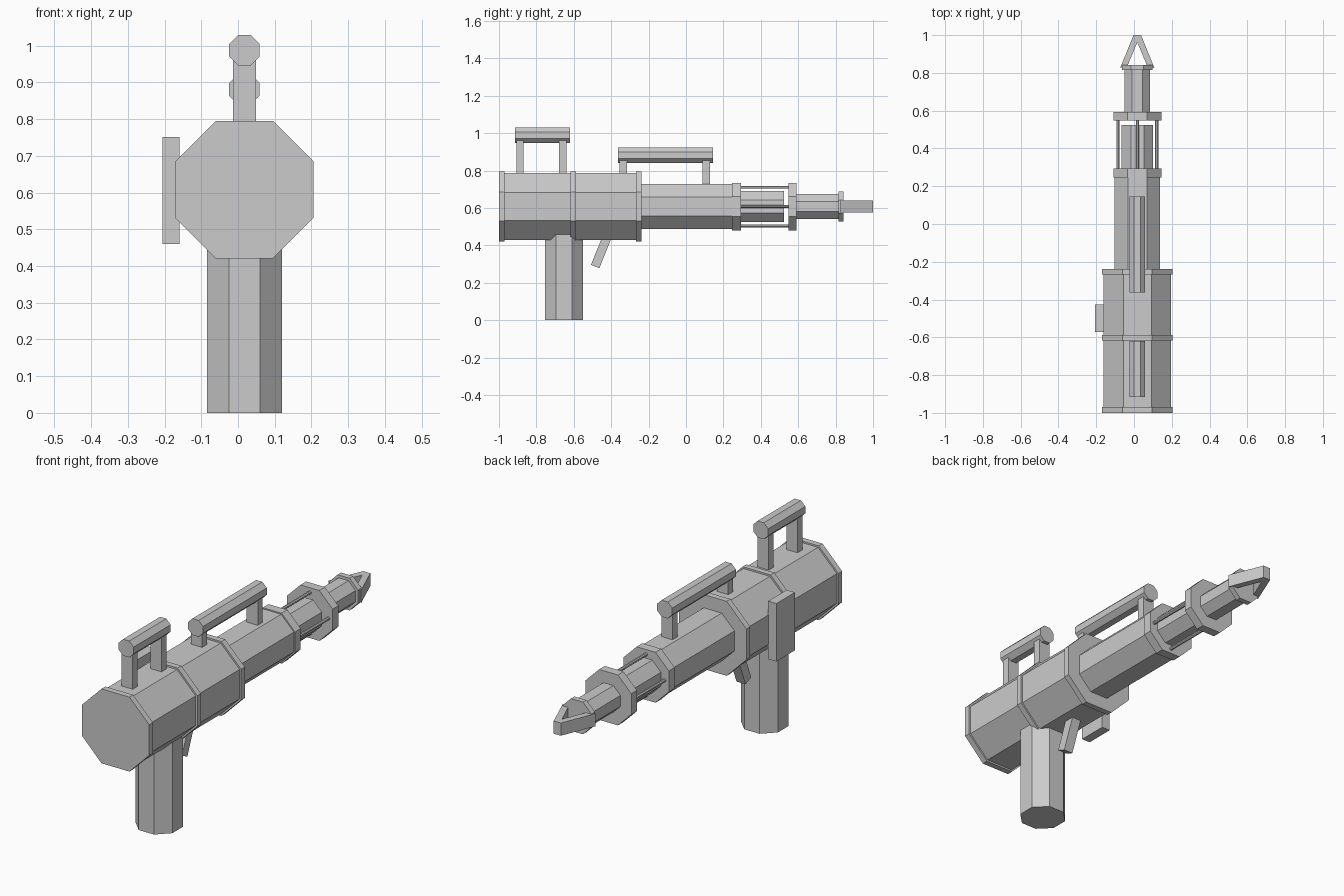
import bpy, bmesh, math
from mathutils import Matrix, Vector

if "Cube" in bpy.data.objects:
    bpy.data.objects.remove(bpy.data.objects["Cube"])

CX, CZ = 0.0175, 0.608  # barrel axis


def finish(name, bm):
    bmesh.ops.recalc_face_normals(bm, faces=bm.faces)
    me = bpy.data.meshes.new(name)
    bm.to_mesh(me)
    bm.free()
    ob = bpy.data.objects.new(name, me)
    bpy.context.collection.objects.link(ob)
    return ob


def octagon(name, apothem, start, end, x=CX, z=CZ, y=None):
    """Flat-topped octagonal prism along Y, or along Z when y is given."""
    bm = bmesh.new()
    bmesh.ops.create_cone(bm, cap_ends=True, segments=8, depth=end - start,
                          radius1=apothem / math.cos(math.pi / 8),
                          radius2=apothem / math.cos(math.pi / 8),
                          matrix=Matrix.Rotation(math.pi / 8, 4, 'Z'))
    mid = (start + end) / 2
    if y is None:
        bm.transform(Matrix.Translation((x, mid, z)) @ Matrix.Rotation(math.pi / 2, 4, 'X'))
    else:
        bm.transform(Matrix.Translation((x, y, mid)))
    return finish(name, bm)


def extrude(name, points, offset):
    bm = bmesh.new()
    face = bm.faces.new([bm.verts.new(p) for p in points])
    geo = bmesh.ops.extrude_face_region(bm, geom=[face])["geom"]
    verts = [g for g in geo if isinstance(g, bmesh.types.BMVert)]
    bmesh.ops.translate(bm, verts=verts, vec=Vector(offset))
    return finish(name, bm)


def box(name, x0, x1, y0, y1, z0, z1):
    return extrude(name, [(x0, y0, z0), (x1, y0, z0), (x1, y1, z0), (x0, y1, z0)],
                   (0, 0, z1 - z0))


# Rear body with its three bands
octagon("body", 0.179, -0.995, -0.245)
for i, y in enumerate((-1.0, -0.617, -0.268)):
    octagon(f"body_band_{i + 1}", 0.1875, y, y + 0.03)

# Stepped barrel
octagon("barrel_rear", 0.121, -0.25, 0.26)
octagon("barrel_collar_rear", 0.127, 0.247, 0.293)
octagon("barrel_core", 0.083, 0.28, 0.525)
octagon("barrel_collar_front", 0.127, 0.547, 0.592)
octagon("barrel_front", 0.067, 0.58, 0.825)
octagon("muzzle_collar", 0.081, 0.815, 0.843)

# Four thin rods between the collars
for i in range(4):
    a = i * math.pi / 2
    octagon(f"rod_{i + 1}", 0.008, 0.28, 0.56,
            CX + 0.103 * math.cos(a), CZ + 0.103 * math.sin(a))

# Pointed two-arm muzzle tip, half outline mirrored about the axis
half = [(0.02, 1.0), (0.091, 0.825), (0.05, 0.842)]
outline = [(x, y) for x, y in half] + [(0, 0.962)] + [(-x, y) for x, y in reversed(half)]
extrude("muzzle_tip", [(CX + x, y, 0.576) for x, y in outline], (0, 0, 0.064))

# Top rails on posts
for name, y0, y1, z, base, posts in (
        ("rear_handle", -0.915, -0.62, 0.988, 0.77, (-0.907, -0.678)),
        ("front_rail", -0.363, 0.145, 0.881, 0.71, (-0.355, 0.088))):
    octagon(name, 0.0415, y0, y1, z=z)
    for i, y in enumerate(posts):
        box(f"{name}_post_{i + 1}", CX - 0.031, CX + 0.031, y, y + 0.039, base, z - 0.02)

# Grip, trigger and side plate
octagon("grip", 0.1025, 0.0, 0.5, y=-0.652)
extrude("trigger", [(CX - 0.025, y, z) for y, z in
                    ((-0.508, 0.296), (-0.463, 0.278), (-0.39, 0.46), (-0.435, 0.478))],
        (0.05, 0, 0))
box("side_plate", -0.206, -0.16, -0.573, -0.425, 0.46, 0.752)
